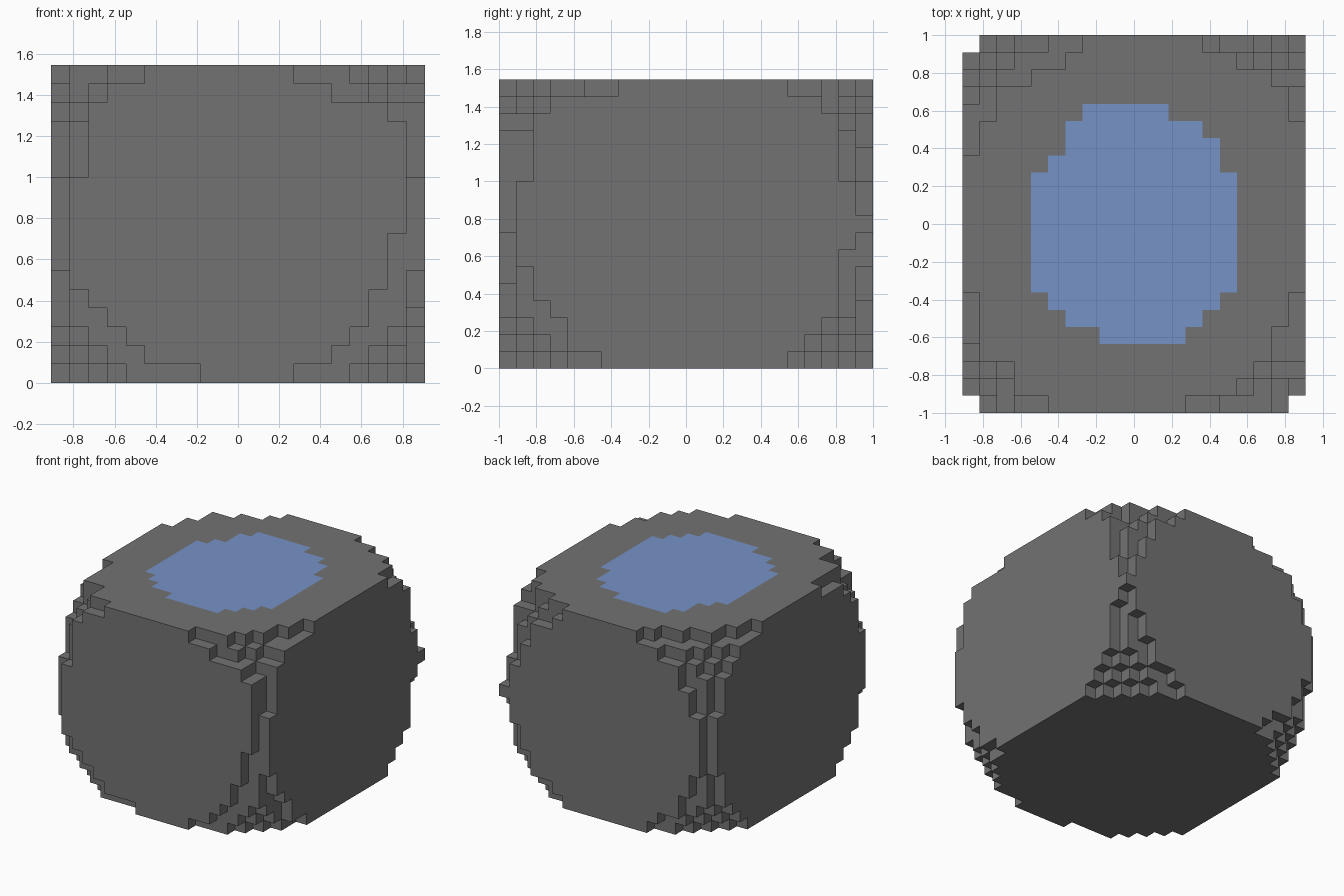
import bpy
import bmesh

if "Cube" in bpy.data.objects:
    bpy.data.objects.remove(bpy.data.objects["Cube"], do_unlink=True)

# Block grid: width, depth, height in blocks
W, D, H = 20, 22, 17
S = 2 / D
RADIUS_SQ = 189


def flat_material(name, rgb):
    mat = bpy.data.materials.new(name)
    mat.use_nodes = True
    mat.diffuse_color = (*rgb, 1)
    mat.node_tree.nodes["Principled BSDF"].inputs["Base Color"].default_value = (*rgb, 1)
    return mat


def runs(*pairs):
    """Expand (value, count) pairs into one value per row."""
    return [value for value, count in pairs for _ in range(count)]


# Worn outlines of the flat sides: first and last block edge for each row
front_lo = runs((8, 1), (5, 1), (4, 1), (3, 1), (2, 1), (1, 6), (2, 4), (3, 1), (5, 1))
front_hi = runs((13, 1), (15, 1), (16, 1), (17, 2), (18, 3), (19, 6), (18, 1), (15, 1), (13, 1))
side_lo = runs((6, 1), (4, 2), (3, 1), (2, 2), (1, 5), (2, 4), (3, 1), (7, 1))
side_hi = runs((17, 1), (18, 1), (19, 1), (20, 4), (21, 1), (22, 1), (21, 2), (20, 4), (19, 1), (17, 1))
top_lo = runs((5, 1), (3, 2), (1, 4), (0, 8), (1, 2), (2, 2), (4, 1), (6, 1), (7, 1))
top_hi = runs((13, 1), (16, 1), (17, 1), (18, 2), (19, 2), (20, 10), (19, 2), (18, 1), (16, 1), (14, 1))

# Pool outline on the top, starting at row POOL_START
POOL_START = 4
pool_lo = runs((8, 1), (6, 1), (5, 1), (4, 7), (5, 1), (6, 2), (7, 1))
pool_hi = runs((13, 1), (14, 1), (15, 1), (16, 7), (15, 2), (14, 1), (12, 1))


def solid(x, y, z):
    """Blocks of a ball cut flat by the box, with worn edges on three sides."""
    if not (0 <= x < W and 0 <= y < D and 0 <= z < H):
        return False
    checks = []
    if y == 0:
        checks.append(front_lo[z] <= x < front_hi[z])
    if x == W - 1:
        checks.append(side_lo[z] <= y < side_hi[z])
    if z == H - 1:
        checks.append(top_lo[y] <= x < top_hi[y])
    if checks:
        return all(checks)
    centre = ((x, W), (y, D), (z, H))
    return sum((i + 0.5 - n / 2) ** 2 for i, n in centre) <= RADIUS_SQ


def is_pool(x, y, z):
    row = y - POOL_START
    return z == H - 1 and 0 <= row < len(pool_lo) and pool_lo[row] <= x < pool_hi[row]


bm = bmesh.new()
corners = {}


def corner(p):
    if p not in corners:
        corners[p] = bm.verts.new(((p[0] - W / 2) * S, (p[1] - D / 2) * S, p[2] * S))
    return corners[p]


# Skin every exposed block side with one quad
for x in range(W):
    for y in range(D):
        for z in range(H):
            if not solid(x, y, z):
                continue
            for axis in range(3):
                for step in (0, 1):
                    near = [x, y, z]
                    near[axis] += 1 if step else -1
                    if solid(*near):
                        continue
                    u, v = (axis + 1) % 3, (axis + 2) % 3
                    loop = []
                    for a, b in ((0, 0), (1, 0), (1, 1), (0, 1)):
                        p = [x, y, z]
                        p[axis] += step
                        p[u] += a
                        p[v] += b
                        loop.append(corner(tuple(p)))
                    face = bm.faces.new(loop if step else loop[::-1])
                    if axis == 2 and step and is_pool(x, y, z):
                        face.material_index = 1

mesh = bpy.data.meshes.new("boulder_with_pool")
bm.to_mesh(mesh)
bm.free()
mesh.materials.append(flat_material("stone_grey", (0.17, 0.17, 0.17)))
mesh.materials.append(flat_material("water_blue", (0.18, 0.29, 0.57)))
boulder = bpy.data.objects.new("boulder_with_pool", mesh)
bpy.context.collection.objects.link(boulder)
